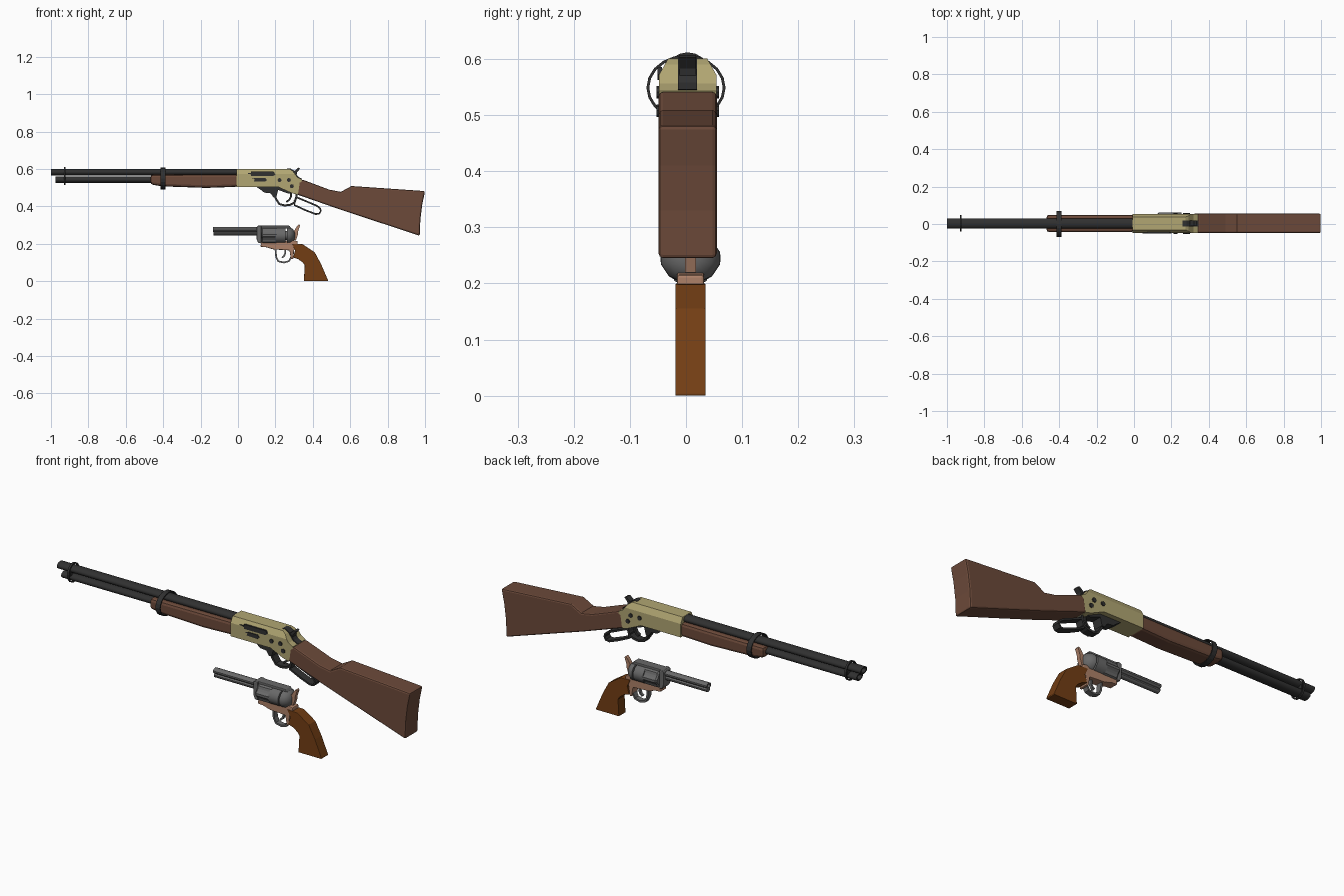
import bpy, bmesh, math
from mathutils import Vector

if "Cube" in bpy.data.objects:
    bpy.data.objects.remove(bpy.data.objects["Cube"])


def mat(name, r, g, b):
    m = bpy.data.materials.new(name)
    m.diffuse_color = (r, g, b, 1)
    m.use_nodes = True
    m.node_tree.nodes["Principled BSDF"].inputs["Base Color"].default_value = m.diffuse_color
    return m


BRASS = mat("brass", .44, .38, .17)
WALNUT = mat("walnut", .15, .068, .042)
BLACK = mat("blued_steel", .03, .03, .03)
STEEL = mat("grey_steel", .14, .14, .14)
COPPER = mat("copper", .42, .22, .14)
GRIP = mat("grip_wood", .17, .048, .007)
RY, PY = .003, .008      # middle planes of the rifle and the revolver


def finish(bm, name, m, bevel=0, smooth=False):
    bmesh.ops.recalc_face_normals(bm, faces=bm.faces)
    me = bpy.data.meshes.new(name)
    bm.to_mesh(me)
    bm.free()
    me.materials.append(m)
    ob = bpy.data.objects.new(name, me)
    bpy.context.collection.objects.link(ob)
    if bevel:
        b = ob.modifiers.new("bevel", 'BEVEL')
        b.width, b.segments, b.limit_method = bevel, 2, 'ANGLE'
        b.angle_limit = math.radians(50)
    if smooth:
        bpy.ops.object.select_all(action='DESELECT')
        bpy.context.view_layer.objects.active = ob
        ob.select_set(True)
        bpy.ops.object.shade_smooth_by_angle(angle=math.radians(35))
    return ob


def slab(name, pts, y, half, m, bevel=0, cut=None, taper=0):
    """Side profile (x, z) extruded across y; narrowed above height cut."""
    bm = bmesh.new()
    f = bm.faces.new([bm.verts.new((x, y - half, z)) for x, z in pts])
    r = bmesh.ops.extrude_face_region(bm, geom=[f])
    vs = [v for v in r['geom'] if isinstance(v, bmesh.types.BMVert)]
    bmesh.ops.translate(bm, verts=vs, vec=(0, 2 * half, 0))
    if cut:
        bmesh.ops.bisect_plane(bm, geom=bm.verts[:] + bm.edges[:] + bm.faces[:],
                               plane_co=(0, 0, cut), plane_no=(0, 0, 1))
        for v in bm.verts:
            if v.co.z > cut:
                v.co.y = y + (v.co.y - y) * (1 - taper * (v.co.z - cut))
    return finish(bm, name, m, bevel)


def turned(name, stations, y, z, m, n=16, flute=0):
    """Stations (x, half width y, half height z) joined along x, end caps."""
    bm, rings = bmesh.new(), []
    for x, ry, rz in stations:
        ring = []
        for i in range(n):
            a = 2 * math.pi * (i + .5) / n
            k = 1 - flute if flute and i % 4 in (1, 2) else 1
            ring.append(bm.verts.new((x, y + ry * k * math.cos(a), z + rz * k * math.sin(a))))
        rings.append(ring)
    for p, q in zip(rings, rings[1:]):
        for i in range(n):
            j = (i + 1) % n
            bm.faces.new((p[i], p[j], q[j], q[i]))
    bm.faces.new(rings[0])
    bm.faces.new(rings[-1])
    return finish(bm, name, m, smooth=not flute)


def strap(name, pts, t, mid, half, m, closed=True, across='y'):
    """Flat strip of thickness t following a path in xz (or yz if across x)."""
    bm, n, rows = bmesh.new(), len(pts), []
    P = [Vector(p) for p in pts]
    for i, p in enumerate(P):
        a = P[i - 1] if closed or i else p
        b = P[(i + 1) % n] if closed or i < n - 1 else p
        d = (b - a).normalized()
        o = Vector((-d.y, d.x)) * t / 2
        row = []
        for q, s in ((p + o, -1), (p + o, 1), (p - o, 1), (p - o, -1)):
            w = mid + s * half
            row.append(bm.verts.new((q.x, w, q.y) if across == 'y' else (w, q.x, q.y)))
        rows.append(row)
    for i in range(n if closed else n - 1):
        p, q = rows[i], rows[(i + 1) % n]
        for k in range(4):
            bm.faces.new((p[k], p[(k + 1) % 4], q[(k + 1) % 4], q[k]))
    if not closed:
        bm.faces.new(rows[0])
        bm.faces.new(rows[-1])
    return finish(bm, name, m)


def oval(cy, cz, ry, rz, n=20):
    return [(cy + ry * math.cos(2 * math.pi * i / n), cz + rz * math.sin(2 * math.pi * i / n))
            for i in range(n)]


# ---------- rifle: barrel, magazine tube and bands ----------
for nm, x0, x1, z in (("rifle_barrel", -1, .02, .583), ("magazine_tube", -.976, -.44, .543)):
    turned(nm, [(x0 + .02, .016, .01), (x0, .019, .012), (x0, .027, .0175), (x1, .027, .0175)],
           RY, z, BLACK)
strap("front_band", oval(RY, .563, .041, .046), .006, -.926, .005, BLACK, across='x')
strap("fore_band", oval(0, .549, .068, .056), .005, -.401, .013, BLACK, across='x')
slab("front_band_web", [(-.93, .553), (-.922, .553), (-.922, .575), (-.93, .575)], RY, .03, BLACK)

# ---------- rifle: wood ----------
slab("fore_end", [(-.468, .57), (-.468, .517), (-.40, .507), (-.17, .499), (0, .505), (0, .572)],
     RY, .046, WALNUT, .014)
slab("butt_stock", [(.325, .53), (.345, .543), (.49, .489), (.55, .478), (.607, .509), (1, .482),
                    (.985, .41), (.975, .33), (.972, .243), (.55, .382), (.315, .464)],
     RY, .052, WALNUT, .008)

# ---------- rifle: receiver and its fittings ----------
slab("receiver", [(-.008, .601), (.275, .601), (.292, .59), (.318, .556), (.342, .543),
                  (.335, .50), (.318, .463), (.285, .472), (.215, .504), (-.008, .504)],
     RY, .051, BRASS, cut=.572, taper=11)
slab("hammer_slot", [(.26, .603), (.28, .603), (.298, .592), (.323, .558), (.345, .546), (.3, .54)],
     RY, .017, BLACK)
slab("rifle_hammer", [(.285, .565), (.30, .588), (.322, .607), (.333, .603), (.316, .583), (.312, .56)],
     RY, .015, BLACK)
slab("ejection_port", [(.045, .577), (.07, .571), (.07, .563), (.19, .563), (.2, .572),
                       (.19, .586), (.07, .586), (.07, .578)], RY - .05, .004, BLACK)
slab("loading_gate", [(.075, .548), (.09, .545), (.085, .534), (.145, .532), (.155, .541),
                      (.145, .552), (.09, .552)], RY - .051, .004, BLACK)
for i, (x, z) in enumerate(((.222, .541), (.272, .541), (.288, .508))):
    for s in (-1, 1):
        slab(f"screw_{i}_{'front' if s < 0 else 'back'}", oval(x, z, .011, .011, 8),
             RY + s * .052, .004, BLACK)

# ---------- rifle: lever and trigger ----------
slab("lever_link", [(.095, .506), (.23, .506), (.3, .475), (.27, .468), (.215, .488), (.205, .45),
                    (.19, .448), (.175, .47), (.14, .474), (.12, .49)], RY, .026, BLACK)
strap("lever_guard", [(.19, .475), (.203, .44), (.222, .412), (.25, .405), (.28, .409),
                      (.302, .42), (.312, .45), (.312, .475)], .011, RY, .02, BLACK, closed=False)
strap("lever_loop", [(.318, .447), (.42, .404), (.438, .391), (.443, .376), (.434, .361), (.415, .359),
                     (.36, .38), (.302, .407), (.302, .43)], .009, RY, .02, BLACK)
strap("rifle_trigger", [(.283, .478), (.284, .455), (.274, .435), (.258, .424)], .01, RY, .009,
      BLACK, closed=False)

# ---------- revolver: barrel, ejector, frame, drum ----------
turned("revolver_barrel", [(-.115, .010, .007), (-.134, .011, .008), (-.134, .018, .014), (.12, .018, .014)],
       PY, .276, STEEL, 12)
turned("ejector_tube", [(-.131, .015, .012), (.12, .015, .012)], PY, .255, STEEL, 12)
slab("frame_front", [(.1, .292), (.108, .297), (.125, .297), (.125, .202), (.108, .205), (.1, .225)],
     PY, .03, STEEL, .005)
slab("top_strap", [(.105, .283), (.105, .297), (.275, .297), (.285, .283)], PY, .022, STEEL, .003)
turned("drum_fluted", [(.125, .047, .04), (.132, .054, .045), (.205, .054, .045)], PY, .245, STEEL, 24, .13)
turned("drum_rear", [(.2, .054, .045), (.255, .054, .045)], PY, .245, STEEL, 12)
turned("recoil_shield", [(.262, .054, .046), (.278, .052, .045), (.295, .038, .034), (.304, .018, .018)],
       PY, .245, STEEL, 12)
turned("drum_axle", [(.25, .03, .025), (.265, .03, .025)], PY, .245, STEEL, 12)

# ---------- revolver: copper parts ----------
slab("lower_frame", [(.125, .215), (.29, .22), (.318, .215), (.318, .195), (.30, .165), (.295, .118),
                     (.283, .118), (.275, .165), (.19, .17), (.15, .182), (.12, .184)],
     PY, .024, COPPER, .004)
slab("revolver_hammer", [(.28, .225), (.285, .262), (.302, .273), (.318, .298), (.327, .305),
                         (.332, .298), (.322, .268), (.322, .255), (.31, .22)], PY, .01, COPPER)

# ---------- revolver: trigger guard, trigger, grip ----------
strap("trigger_guard", [(.2, .175), (.204, .13), (.215, .107), (.245, .1), (.272, .107),
                        (.284, .13), (.288, .165)], .009, PY, .014, STEEL, closed=False)
strap("revolver_trigger", [(.252, .172), (.253, .15), (.246, .134), (.235, .126)], .009, PY, .007,
      STEEL, closed=False)
slab("grip", [(.29, .2), (.345, .198), (.375, .178), (.41, .155), (.445, .09), (.482, .003), (.48, 0), (.352, 0),
              (.357, .085), (.347, .1), (.322, .118), (.295, .127), (.305, .165)],
     PY, .027, GRIP, .005)
